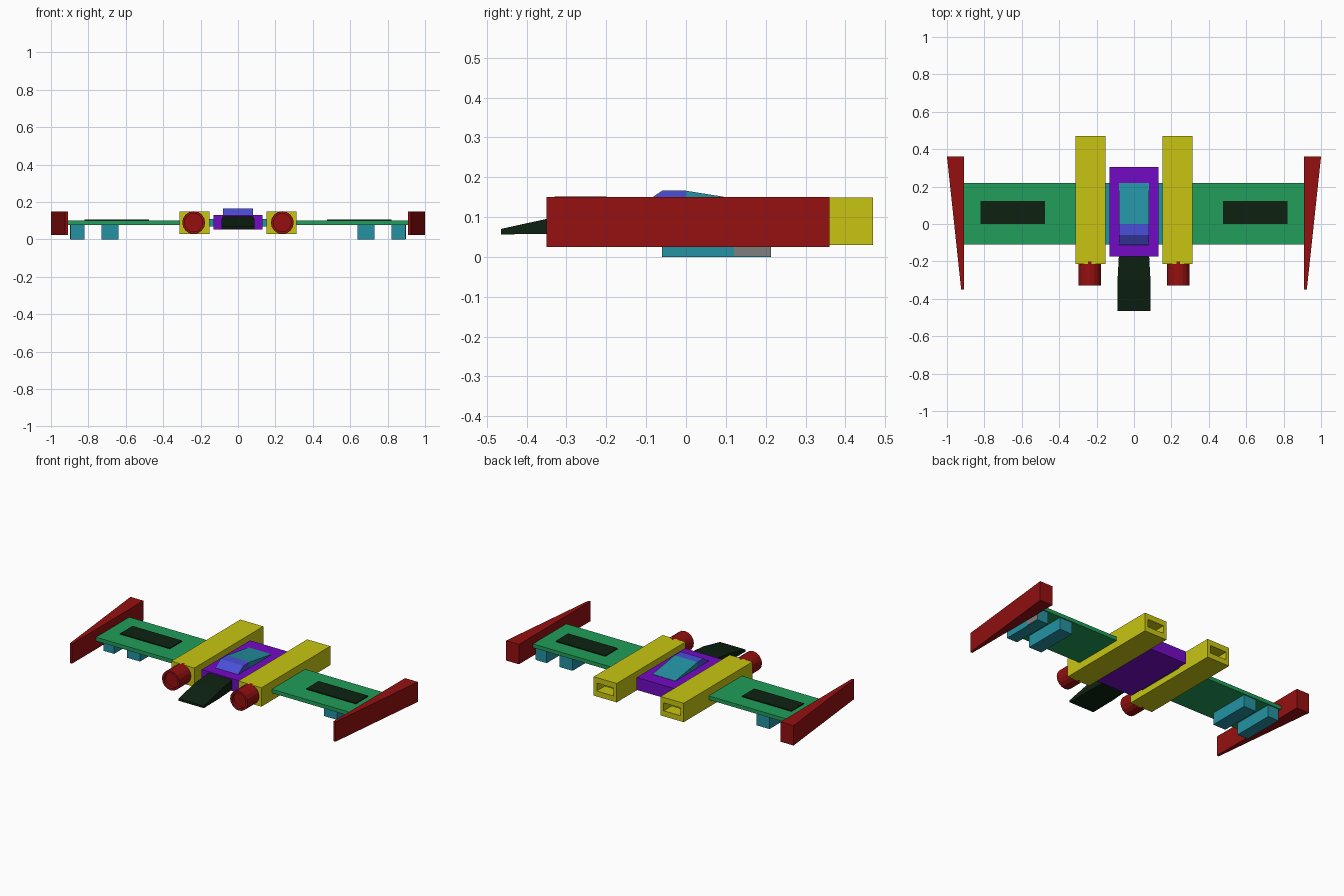
import bpy, bmesh
from math import pi
from mathutils import Matrix, Vector

if "Cube" in bpy.data.objects:
    bpy.data.objects.remove(bpy.data.objects["Cube"], do_unlink=True)


def material(name, r, g, b):
    m = bpy.data.materials.new(name)
    m.use_nodes = True
    m.diffuse_color = (r, g, b, 1)
    m.node_tree.nodes["Principled BSDF"].inputs["Base Color"].default_value = (r, g, b, 1)
    return m


GREEN = material("green", 0.015, 0.34, 0.1)
TEAL = material("teal", 0.018, 0.29, 0.37)
YELLOW = material("yellow", 0.58, 0.56, 0.006)
PURPLE = material("purple", 0.17, 0.003, 0.55)
BLUE = material("blue", 0.07, 0.08, 0.68)
RED = material("dark red", 0.3, 0.005, 0.005)
BLACK = material("green black", 0.004, 0.016, 0.006)
GREY = material("grey", 0.21, 0.21, 0.21)


def finish(name, bm, *mats):
    bmesh.ops.recalc_face_normals(bm, faces=bm.faces)
    mesh = bpy.data.meshes.new(name)
    bm.to_mesh(mesh)
    bm.free()
    for m in mats:
        mesh.materials.append(m)
    ob = bpy.data.objects.new(name, mesh)
    bpy.context.collection.objects.link(ob)
    return ob


def box_mesh(x, y, z):
    """Box from (low, high) pairs."""
    bm = bmesh.new()
    bmesh.ops.create_cube(bm, size=1)
    for v in bm.verts:
        v.co = [(a + b) / 2 + c * (b - a) for c, (a, b) in zip(v.co, (x, y, z))]
    return bm


def box(name, x, y, z, mat):
    return finish(name, box_mesh(x, y, z), mat)


def side_profile(points, half_width):
    """Extrude a y-z outline across x."""
    bm = bmesh.new()
    f = bm.faces.new([bm.verts.new((-half_width, y, z)) for y, z in points])
    out = bmesh.ops.extrude_face_region(bm, geom=[f])
    moved = [g for g in out["geom"] if isinstance(g, bmesh.types.BMVert)]
    bmesh.ops.translate(bm, verts=moved, vec=(2 * half_width, 0, 0))
    return bm


def recess(bm, face, border, depth, squash=1.0):
    """Sink an inset opening into a face."""
    bmesh.ops.inset_individual(bm, faces=[face], thickness=border)
    mid = face.calc_center_median()
    for v in face.verts:
        v.co.z = mid.z + (v.co.z - mid.z) * squash
    inward = face.normal * -depth
    new = bmesh.ops.extrude_discrete_faces(bm, faces=[face])["faces"][0]
    bmesh.ops.translate(bm, verts=new.verts[:], vec=inward)


# Central hull and its joint to the engines
box("hull", (-0.13, 0.13), (-0.175, 0.305), (0.052, 0.13), PURPLE)
box("wing_joint", (-0.17, 0.17), (-0.11, 0.22), (0.068, 0.11), TEAL)

# Wedge nose that flares slightly at the tip
bm = side_profile([(-0.17, 0.06), (-0.17, 0.122), (-0.3, 0.106), (-0.42, 0.08),
                   (-0.465, 0.07), (-0.465, 0.056), (-0.42, 0.057), (-0.3, 0.058)], 0.088)
for v in bm.verts:
    if v.co.y > -0.2:
        v.co.x *= 0.92
finish("nose", bm, BLACK)

# Canopy: blue windscreen half, teal rear half
front = [(-0.115, 0.125), (-0.11, 0.132), (-0.06, 0.166), (0, 0.166), (0, 0.125)]
rear = [(0, 0.125), (0, 0.166), (0.1, 0.15), (0.22, 0.132), (0.22, 0.125)]
finish("windscreen", side_profile(front, 0.08), BLUE)
finish("rear_canopy", side_profile(rear, 0.08), TEAL)

for s, side in ((1, "left"), (-1, "right")):
    def span(a, b):
        return tuple(sorted((s * a, s * b)))

    # Wing with a dark panel on top
    box(side + "_wing", span(0.16, 0.915), (-0.11, 0.22), (0.076, 0.1), GREEN)
    box(side + "_wing_panel", span(0.475, 0.82), (0.0, 0.123), (0.099, 0.106), BLACK)

    # Wing tip blade, tapering to the front
    bm = box_mesh(span(0.91, 1.0), (-0.35, 0.36), (0.025, 0.15))
    for v in bm.verts:
        if v.co.y < 0 and abs(v.co.x) > 0.95:
            v.co.x = s * 0.924
    finish(side + "_wing_tip", bm, RED)

    # Feet under the wing
    box(side + "_inner_foot", span(0.64, 0.73), (-0.06, 0.213), (0, 0.078), TEAL)
    box(side + "_outer_foot", span(0.82, 0.895), (-0.06, 0.213), (0, 0.078), TEAL)
    box(side + "_foot_plate", span(0.894, 0.898), (0.12, 0.213), (0.002, 0.076), GREY)

    # Engine block with a rear slot
    bm = box_mesh(span(0.153, 0.313), (-0.215, 0.47), (0.03, 0.149))
    bm.normal_update()
    recess(bm, max(bm.faces, key=lambda f: f.normal.y), 0.03, 0.08, 0.65)
    finish(side + "_engine", bm, YELLOW)

    # Round intake with a narrowed collar and shallow dish
    bm = bmesh.new()
    place = Matrix.Translation((s * 0.237, -0.265, 0.09)) @ Matrix.Rotation(pi / 2, 4, "X")
    bmesh.ops.create_cone(bm, cap_ends=True, segments=16, radius1=0.061,
                          radius2=0.061, depth=0.13, matrix=place)
    bm.normal_update()
    recess(bm, min(bm.faces, key=lambda f: f.normal.y), 0.013, 0.02)
    ob = finish(side + "_intake", bm, RED)
